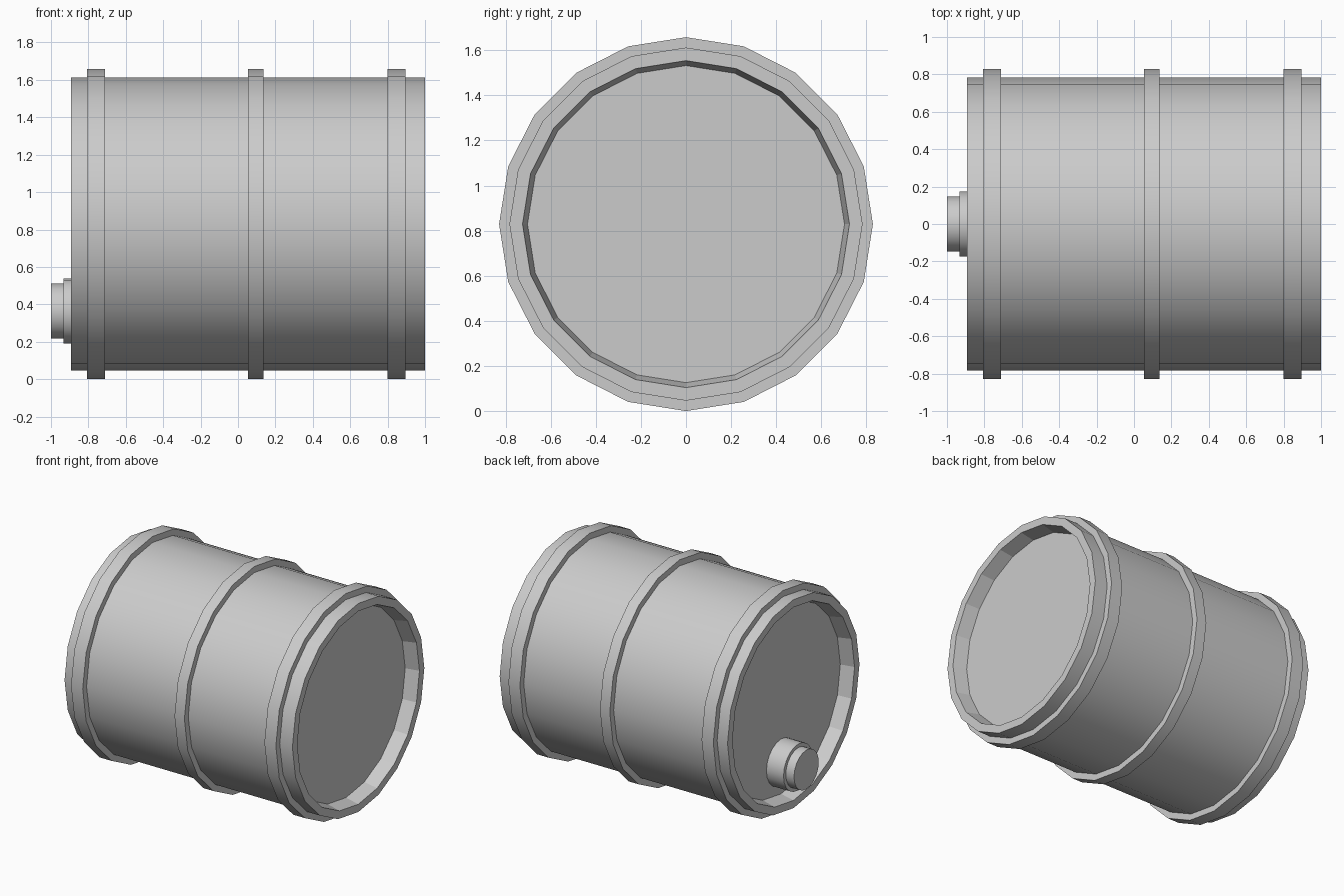
import bpy, bmesh
from math import sin, cos, pi, radians

if "Cube" in bpy.data.objects:
    bpy.data.objects.remove(bpy.data.objects["Cube"])

CZ = 0.829      # height of the barrel axis


def lathe(name, profile, cz, sides=20, closed=False, flat=()):
    """Spin (x, radius) points about an axis along x; radius 0 makes a pole."""
    bm = bmesh.new()
    rings = []
    for x, r in profile:
        n = sides if r > 0 else 1
        rings.append([bm.verts.new((x, r * sin(2 * pi * i / sides),
                                    cz + r * cos(2 * pi * i / sides)))
                      for i in range(n)])
    pairs = list(zip(rings, rings[1:]))
    if closed:
        pairs.append((rings[-1], rings[0]))
    flat_faces = []
    for k, (a, b) in enumerate(pairs):
        for i in range(sides):
            j = (i + 1) % sides
            loop = [a[i % len(a)], a[j % len(a)], b[j % len(b)], b[i % len(b)]]
            f = bm.faces.new(list(dict.fromkeys(loop)))
            if k in flat:
                flat_faces.append(f)
    bmesh.ops.recalc_face_normals(bm, faces=bm.faces[:])
    flat_ids = [f.index for f in flat_faces] if bm.faces.index_update() is None else []
    me = bpy.data.meshes.new(name)
    bm.to_mesh(me)
    bm.free()
    ob = bpy.data.objects.new(name, me)
    bpy.context.collection.objects.link(ob)
    bpy.ops.object.select_all(action='DESELECT')
    ob.select_set(True)
    bpy.context.view_layer.objects.active = ob
    bpy.ops.object.shade_smooth_by_angle(angle=radians(40))
    for i in flat_ids:
        me.polygons[i].use_smooth = False
    return ob


# Barrel body with a recessed lid at each end (faceted inner rim walls)
lathe("barrel_body",
      [(-0.79, 0), (-0.79, 0.703), (-0.893, 0.725), (-0.893, 0.783),
       (1.0, 0.783), (1.0, 0.725), (0.897, 0.703), (0.897, 0)],
      CZ, flat=(1, 5))

# Raised hoops around the body
for name, x0, x1 in (("hoop_left", -0.807, -0.71),
                     ("hoop_middle", 0.053, 0.135),
                     ("hoop_right", 0.80, 0.895)):
    lathe(name, [(x0, 0.775), (x0, CZ), (x1, CZ), (x1, 0.775)], CZ, closed=True)

# Stepped spout cap on the left lid
lathe("spout_cap",
      [(-1.0, 0), (-1.0, 0.147), (-0.932, 0.147), (-0.932, 0.174),
       (-0.785, 0.174), (-0.785, 0)], 0.364)
